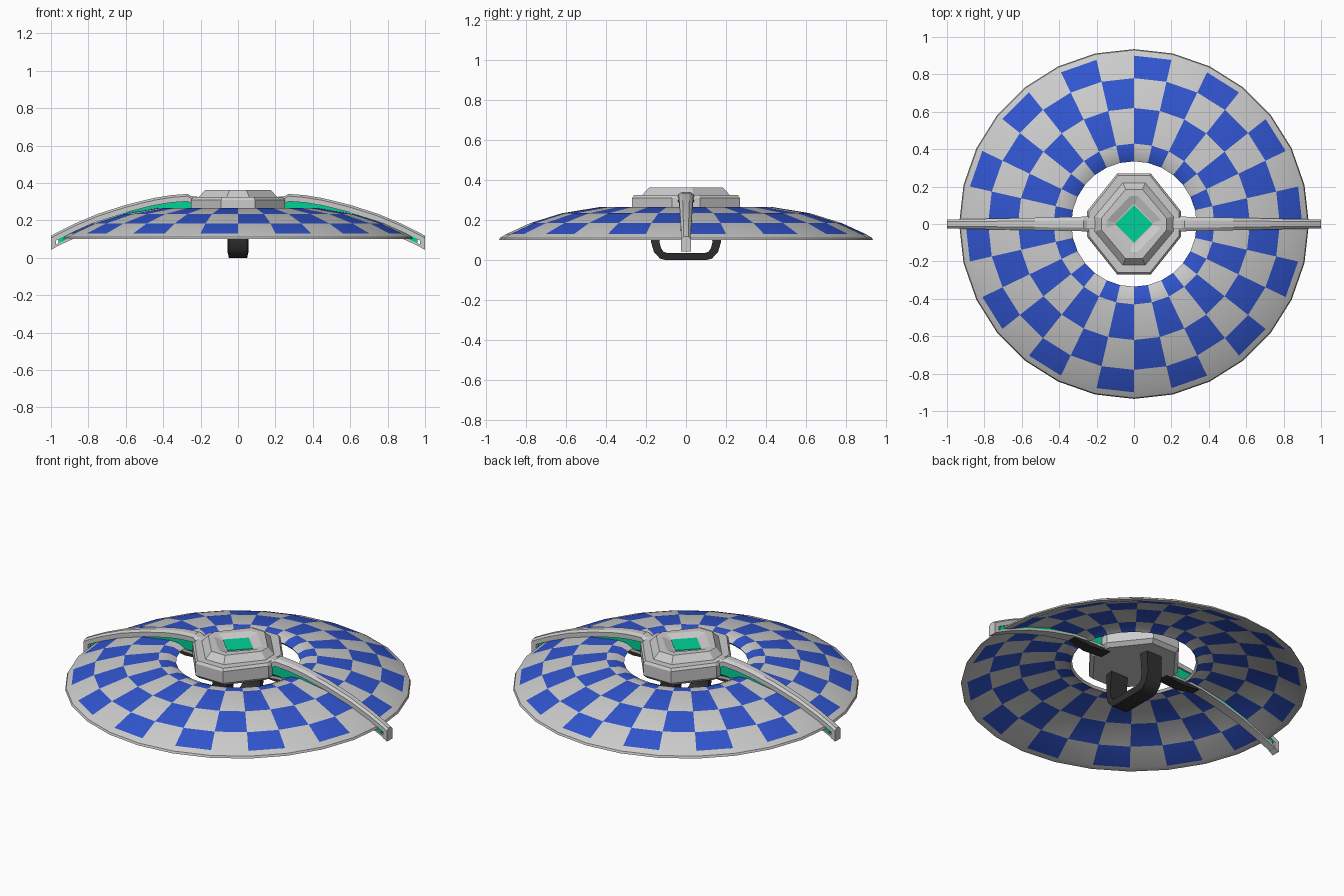
import bpy, bmesh
from math import cos, sin, pi, radians

if "Cube" in bpy.data.objects:
    bpy.data.objects.remove(bpy.data.objects["Cube"])


def material(name, rgb):
    m = bpy.data.materials.new(name)
    m.diffuse_color = (*rgb, 1)
    m.use_nodes = True
    m.node_tree.nodes["Principled BSDF"].inputs["Base Color"].default_value = m.diffuse_color
    return m


blue = material("blue", (0.03, 0.09, 0.62))
green = material("green", (0.0, 0.65, 0.31))
dark = material("dark", (0.03, 0.03, 0.03))


def finish(name, bm, mats=(), angle=25):
    bmesh.ops.recalc_face_normals(bm, faces=bm.faces)
    me = bpy.data.meshes.new(name)
    bm.to_mesh(me)
    bm.free()
    for m in mats:
        me.materials.append(m)
    ob = bpy.data.objects.new(name, me)
    bpy.context.collection.objects.link(ob)
    bpy.ops.object.select_all(action='DESELECT')
    ob.select_set(True)
    bpy.context.view_layer.objects.active = ob
    bpy.ops.object.shade_smooth_by_angle(angle=radians(angle))
    return ob


def loft(name, sections, mats=(), angle=25, mirror=False):
    """Skin a row of equal closed sections and cap both ends."""
    bm = bmesh.new()
    rings = [[bm.verts.new(p) for p in s] for s in sections]
    n = len(rings[0])
    for a, b in zip(rings, rings[1:]):
        for i in range(n):
            j = (i + 1) % n
            bm.faces.new((a[i], a[j], b[j], b[i]))
    bm.faces.new(rings[0])
    bm.faces.new(rings[-1])
    ob = finish(name, bm, mats, angle)
    if mirror:
        ob.modifiers.new("Mirror", 'MIRROR').use_mirror_merge = False
    return ob


# Checkered disc: closed profile (radius, height, checker band; None = plain) turned in 28 steps
N = 28
profile = [(.335, .245, 3), (.375, .263, 3), (.43, .266, 2), (.62, .235, 1), (.78, .185, 0),
           (.90, .13, None), (.93, .112, None), (.935, .10, None), (.90, .105, 0),
           (.78, .165, 1), (.62, .215, 2), (.43, .246, 3), (.375, .243, 3), (.345, .232, None)]
bm = bmesh.new()
rings = [[bm.verts.new((r * cos(2 * pi * k / N), r * sin(2 * pi * k / N), z)) for k in range(N)]
         for r, z, _ in profile]
for i, (_, _, band) in enumerate(profile):
    a, b = rings[i], rings[(i + 1) % len(rings)]
    for k in range(N):
        j = (k + 1) % N
        f = bm.faces.new((a[k], a[j], b[j], b[k]))
        f.material_index = 1 if band is not None and (k + band) % 2 == 0 else 0
finish("checkered_disc", bm, (None, blue), 30)


# Central hub: stacked octagonal rings with a sunken top
def octagon(a, b, cx, cy, z):
    q = [(a, cy), (cx, b), (-cx, b), (-a, cy), (-a, -cy), (-cx, -b), (cx, -b), (a, -cy)]
    return [(x, y, z) for x, y in q]


loft("hub", [octagon(.23, .25, .08, .06, .22),
             octagon(.25, .27, .09, .07, .24),
             octagon(.25, .27, .09, .07, .31),
             octagon(.24, .26, .085, .065, .325),
             octagon(.21, .22, .06, .04, .325),
             octagon(.175, .185, .045, .03, .363),
             octagon(.145, .15, .02, .02, .363),
             octagon(.10, .105, .006, .006, .345)], angle=15)

# Green diamond in the hub recess
d = .1
loft("hub_gem", [[(d, 0, z), (0, d, z), (-d, 0, z), (0, -d, z)] for z in (.335, .348)], (green,))

# Curved arms: x, top, half width, total depth at each station
stations = [(.20, .325, .045, .105), (.25, .33, .041, .105), (.27, .342, .039, .115),
            (.36, .335, .037, .105), (.45, .32, .035, .095), (.60, .283, .032, .088),
            (.75, .235, .029, .083), (.88, .18, .026, .078), (.96, .14, .025, .075)]
tip = (1.0, .118, .025, .075)


def rail(x, t, w, depth):
    return [(x, y, z) for y, z in ((-w, t - .04), (-w, t - .012), (-w * .5, t),
                                   (w * .5, t), (w, t - .012), (w, t - .04))]


def slab(x, w, low, high):
    return [(x, -w, low), (x, w, low), (x, w, high), (x, -w, high)]


loft("arm_rail", [rail(*s) for s in stations + [tip]], mirror=True)
loft("arm_glow_panel", [slab(x, w * .75, t - h + .01, t - .035) for x, t, w, h in stations],
     (green,), mirror=True)
loft("arm_lower_lip", [slab(x, w * .9, t - h, t - h + .013) for x, t, w, h in stations + [tip]],
     mirror=True)
loft("arm_tip", [slab(x, w, t - h, t - .03) for x, t, w, h in ((.972, .133, .025, .075), tip)],
     mirror=True)

# Root fairings under the disc
loft("arm_root", [slab(.20, .035, .215, .25), slab(.33, .033, .205, .24),
                  slab(.44, .022, .222, .24)], (dark,), mirror=True)

# Grip under the hub: U-shaped strap, outer and inner path points from one end to the other
outer = [(-.17, .23), (-.175, .09), (-.16, .04), (-.13, .008), (-.10, 0)]
inner = [(-.12, .23), (-.132, .09), (-.125, .06), (-.112, .042), (-.095, .036)]
outer += [(-y, z) for y, z in reversed(outer)]
inner += [(-y, z) for y, z in reversed(inner)]
grip_w = .057
loft("grip", [[(-grip_w, *i), (-grip_w + .008, *o), (grip_w - .008, *o), (grip_w, *i)]
              for o, i in zip(outer, inner)], (dark,), 35)
